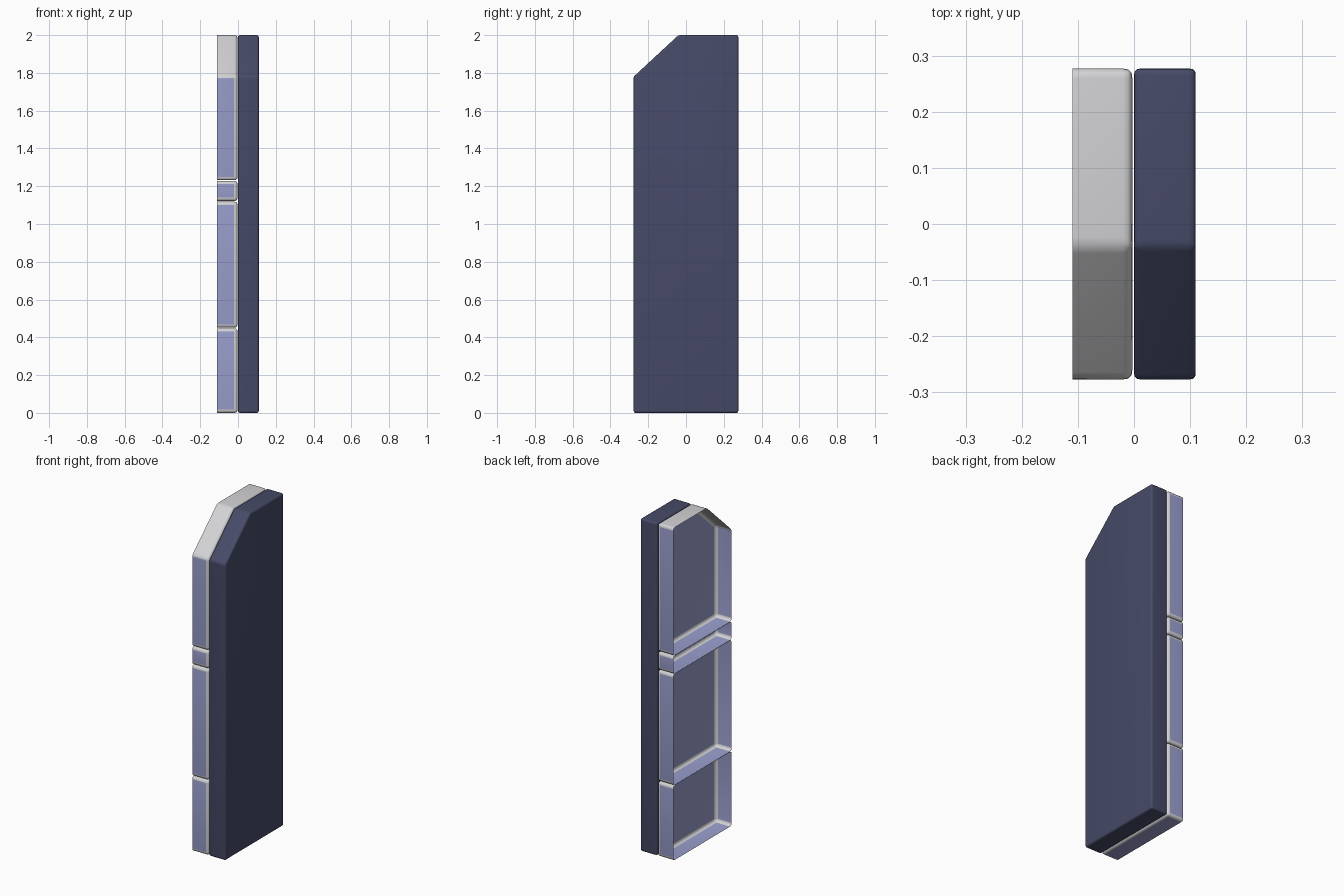
import bpy, bmesh

if "Cube" in bpy.data.objects:
    bpy.data.objects.remove(bpy.data.objects["Cube"])

HALF_W, HALF_D, TOP = 0.11, 0.277, 2.0


def material(name, rgb):
    m = bpy.data.materials.new(name)
    m.diffuse_color = (*rgb, 1)
    m.use_nodes = True
    m.node_tree.nodes["Principled BSDF"].inputs["Base Color"].default_value = m.diffuse_color
    return m


navy = material("navy", (0.061, 0.069, 0.136))
lavender = material("lavender", (0.319, 0.342, 0.604))
grey = material("light grey", (0.65, 0.65, 0.67))


def outline(z0, z1):
    """Side profile (y, z); the full-height top has a sloped front corner."""
    pts = [(-HALF_D, z0), (HALF_D, z0), (HALF_D, z1)]
    if z1 >= TOP:
        return pts + [(-0.04, z1), (-HALF_D, 1.78)]
    return pts + [(-HALF_D, z1)]


def slab(name, x_open, x_far, z0, z1, bevel, is_tray, mats):
    bm = bmesh.new()
    pts = outline(z0, z1)
    a = [bm.verts.new((x_open, y, z)) for y, z in pts]
    b = [bm.verts.new((x_far, y, z)) for y, z in pts]
    n = len(pts)
    bm.faces.new(b)
    if not is_tray:
        bm.faces.new(a[::-1])
    for i in range(n):
        j = (i + 1) % n
        bm.faces.new((a[i], a[j], b[j], b[i]))
    bmesh.ops.recalc_face_normals(bm, faces=bm.faces)
    edges = [e for e in bm.edges if len(e.link_faces) == 2]
    bmesh.ops.bevel(bm, geom=edges, offset=bevel, segments=3, profile=0.6,
                    affect='EDGES', clamp_overlap=True)
    bm.normal_update()
    for f in bm.faces:
        f.smooth = True
        if is_tray:
            # rounded rims, slope and top are grey; flat panels are lavender
            flat = max(abs(c) for c in f.normal) > 0.995
            roof = f.calc_center_median().z > 1.99
            f.material_index = 0 if flat and not roof else 1
    me = bpy.data.meshes.new(name)
    bm.to_mesh(me)
    bm.free()
    for m in mats:
        me.materials.append(m)
    ob = bpy.data.objects.new(name, me)
    bpy.context.collection.objects.link(ob)
    return ob


# solid backing half
slab("backing_slab", 0.0, HALF_W, 0, TOP, 0.012, False, [navy])

# open trays stacked on the left half
levels = [0, 0.45, 1.12, 1.23, TOP]
names = ["lower_tray", "middle_tray", "narrow_tray", "upper_tray"]
for name, z0, z1 in zip(names, levels, levels[1:]):
    slab(name, -HALF_W, -0.003, z0 + (0.002 if z0 else 0),
         z1 - (0.002 if z1 < TOP else 0), 0.017, True, [lavender, grey])
